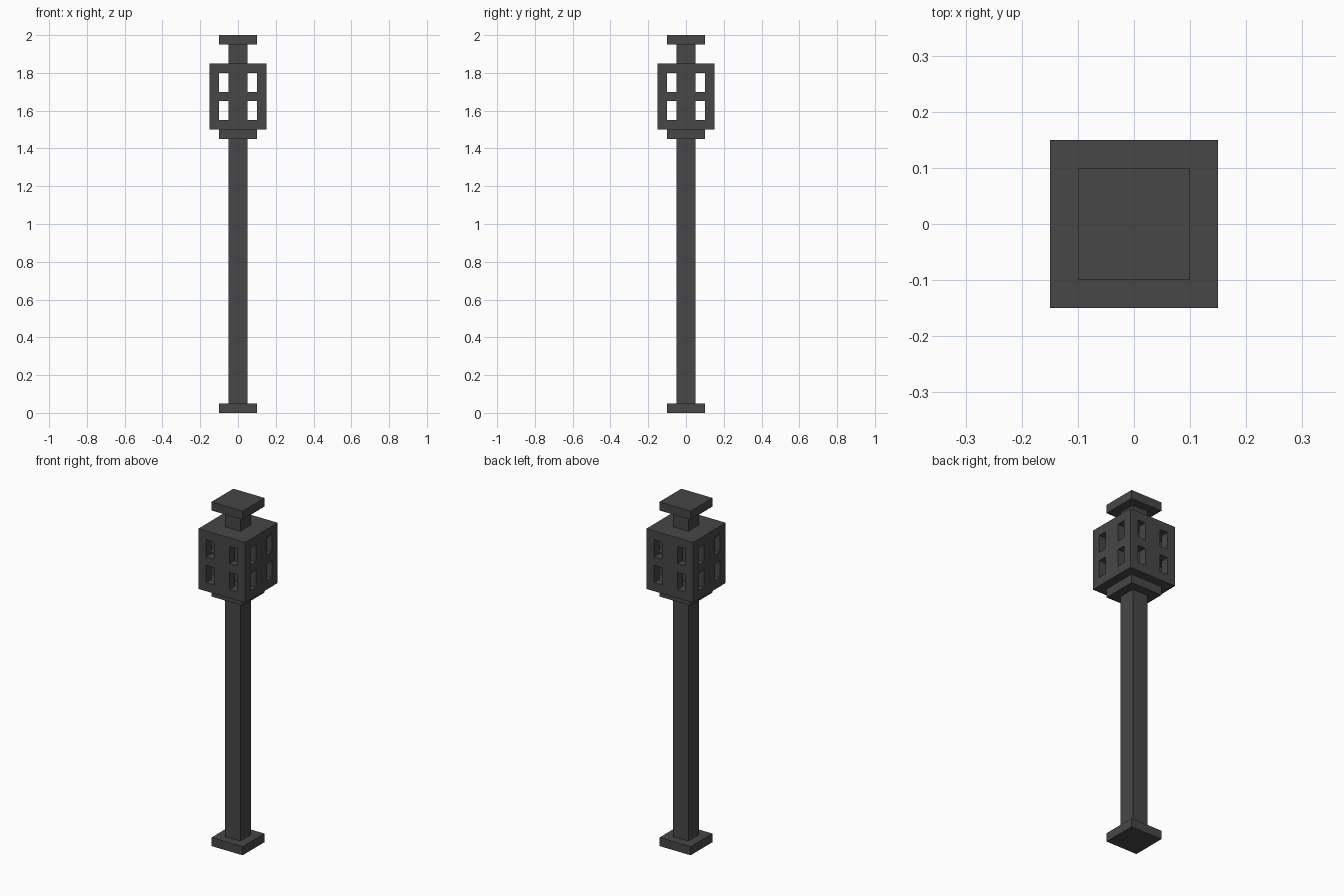
import bpy, bmesh

if "Cube" in bpy.data.objects:
    bpy.data.objects.remove(bpy.data.objects["Cube"])

iron = bpy.data.materials.new("dark grey iron")
iron.diffuse_color = (0.063, 0.063, 0.063, 1.0)
iron.use_nodes = True
iron.node_tree.nodes["Principled BSDF"].inputs["Base Color"].default_value = iron.diffuse_color


def finish(name, bm):
    me = bpy.data.meshes.new(name)
    bm.to_mesh(me)
    bm.free()
    me.materials.append(iron)
    ob = bpy.data.objects.new(name, me)
    bpy.context.collection.objects.link(ob)
    return ob


def box(name, width, z0, z1):
    """Square block centred on the z axis."""
    bm = bmesh.new()
    bmesh.ops.create_cube(bm, size=1.0)
    for v in bm.verts:
        v.co.x *= width
        v.co.y *= width
        v.co.z = z0 if v.co.z < 0 else z1
    return finish(name, bm)


# Stacked blocks; the post runs on through the hollow lantern
box("base", 0.2, 0.0, 0.05)
box("post", 0.1, 0.05, 1.95)
box("collar", 0.2, 1.45, 1.5)
box("cap", 0.2, 1.95, 2.0)

# Lantern: hollow shell on a 5 x 5 x 5 grid of cells, four windows per side
XY = [-0.15, -0.1, -0.05, 0.05, 0.1, 0.15]
Z = [1.5, 1.55, 1.65, 1.7, 1.8, 1.85]


def solid(i, j, k):
    if not all(0 <= n <= 4 for n in (i, j, k)):
        return False
    if k in (0, 4):
        return True                      # floor and roof
    outer_i, outer_j = i in (0, 4), j in (0, 4)
    if not outer_i and not outer_j:
        return False                     # hollow inside
    if outer_i and outer_j:
        return True                      # corner posts
    across = j if outer_i else i
    return not (across in (1, 3) and k in (1, 3))   # window openings


bm = bmesh.new()
for i in range(5):
    for j in range(5):
        for k in range(5):
            if not solid(i, j, k):
                continue
            cell = (i, j, k)
            for axis in range(3):
                for side in (0, 1):
                    near = list(cell)
                    near[axis] += 1 if side else -1
                    if solid(*near):
                        continue
                    u, w = (axis + 1) % 3, (axis + 2) % 3
                    ring = [(0, 0), (1, 0), (1, 1), (0, 1)]
                    if not side:
                        ring.reverse()
                    verts = []
                    for a, b in ring:
                        p = list(cell)
                        p[axis] += side
                        p[u] += a
                        p[w] += b
                        verts.append(bm.verts.new((XY[p[0]], XY[p[1]], Z[p[2]])))
                    bm.faces.new(verts)
bmesh.ops.remove_doubles(bm, verts=bm.verts[:], dist=0.0001)
finish("lantern", bm)
